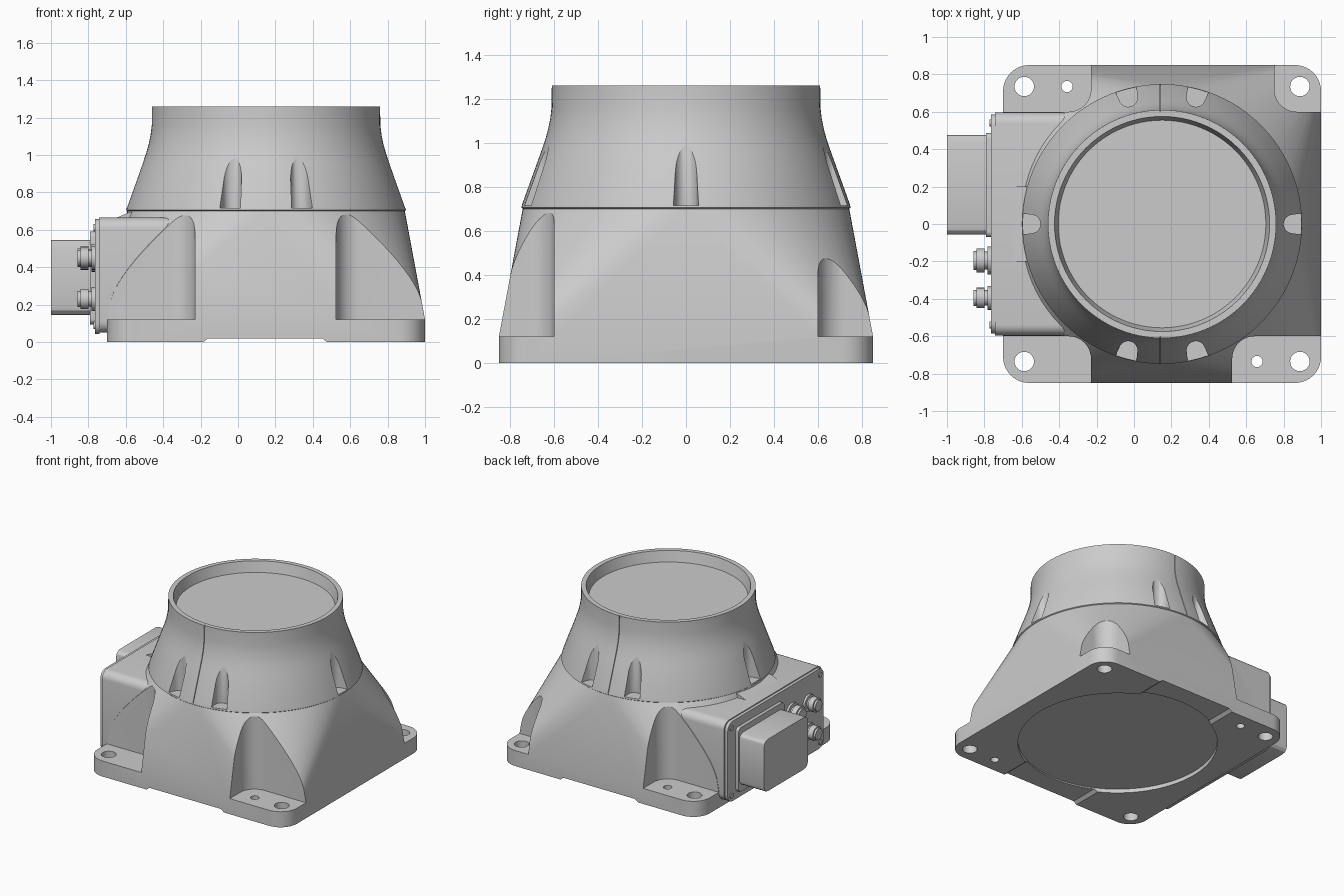
import bpy, bmesh
from math import sin, cos, pi, radians

if "Cube" in bpy.data.objects:
    bpy.data.objects.remove(bpy.data.objects["Cube"])

CX = 0.15      # axis of the round collar and centre of the foot plate
HALF = 0.85    # half width of the foot plate


def to_object(name, bm):
    bmesh.ops.recalc_face_normals(bm, faces=bm.faces)
    mesh = bpy.data.meshes.new(name)
    bm.to_mesh(mesh)
    bm.free()
    ob = bpy.data.objects.new(name, mesh)
    bpy.context.collection.objects.link(ob)
    return ob


def prism(name, pts, axis, lo, hi):
    """Extrude a 2D outline along an axis."""
    put = {'x': lambda a, b, h: (h, a, b),
           'y': lambda a, b, h: (a, h, b),
           'z': lambda a, b, h: (a, b, h)}[axis]
    bm = bmesh.new()
    low = [bm.verts.new(put(a, b, lo)) for a, b in pts]
    high = [bm.verts.new(put(a, b, hi)) for a, b in pts]
    bm.faces.new(low)
    bm.faces.new(high)
    n = len(pts)
    for i in range(n):
        j = (i + 1) % n
        bm.faces.new((low[i], low[j], high[j], high[i]))
    return to_object(name, bm)


def circle(x, y, r, n=32):
    return [(x + r * cos(2 * pi * i / n), y + r * sin(2 * pi * i / n)) for i in range(n)]


def rounded_rect(x0, x1, y0, y1, r, n=6):
    pts = []
    for k, (cx, cy) in enumerate([(x1 - r, y1 - r), (x0 + r, y1 - r),
                                  (x0 + r, y0 + r), (x1 - r, y0 + r)]):
        for i in range(n + 1):
            a = (k + i / n) * pi / 2
            pts.append((cx + r * cos(a), cy + r * sin(a)))
    return pts


def lathe(name, profile, n=96):
    bm = bmesh.new()
    rings = []
    for r, z in profile:
        if r == 0:
            rings.append([bm.verts.new((CX, 0, z))] * n)
        else:
            rings.append([bm.verts.new((x, y, z)) for x, y in circle(CX, 0, r, n)])
    for a, b in zip(rings, rings[1:]):
        for i in range(n):
            j = (i + 1) % n
            bm.faces.new(list(dict.fromkeys((a[i], a[j], b[j], b[i]))))
    return to_object(name, bm)


def cut(ob, cutters):
    bpy.context.view_layer.objects.active = ob
    for c in cutters:
        c.hide_render = True
        m = ob.modifiers.new("cut", 'BOOLEAN')
        m.operation = 'DIFFERENCE'
        m.solver = 'EXACT'
        m.object = c
        bpy.ops.object.modifier_apply(modifier=m.name)
        bpy.data.objects.remove(c)


# Body: square foot plate blending up into a circle
bm = bmesh.new()
foot = rounded_rect(CX - HALF, CX + HALF, -HALF, HALF, 0.14, 10)
for ring, z in ((foot, 0), (foot, 0.12), (circle(CX, 0, 0.742, 80), 0.70)):
    for x, y in ring:
        bm.verts.new((x, y, z))
bmesh.ops.convex_hull(bm, input=bm.verts)
bmesh.ops.dissolve_limit(bm, angle_limit=0.005, verts=bm.verts, edges=bm.edges)
body = to_object("base_body", bm)

# Corner pockets above the foot plate, each with one rounded inner corner
cutters = []
for xi, sx, sy in ((0.525, 1, -1), (0.75, 1, 1), (-0.23, -1, -1), (-0.23, -1, 1)):
    r = 0.12
    pts = [(xi + sx * (r - r * cos(a)), sy * (0.6 + r - r * sin(a)))
           for a in (i * pi / 20 for i in range(11))]
    pts += [(sx * 1.3, sy * 0.6), (sx * 1.3, sy * 1.0), (xi, sy * 1.0)]
    cutters.append(prism("pocket", pts, 'z', 0.12, 0.9))

# Bolt holes, dowel holes, underside recess and slot
for sx in (-1, 1):
    for sy in (-1, 1):
        cutters.append(prism("bolt_hole", circle(CX + sx * 0.737, sy * 0.735, 0.052), 'z', -0.1, 0.2))
    cutters.append(prism("dowel_hole", circle(CX + sx * 0.508, -sx * 0.735, 0.03), 'z', -0.1, 0.2))
cutters.append(prism("slot", [(-0.2, -0.02), (-0.185, 0.0), (-0.16, 0.02), (0.45, 0.02),
                              (0.475, 0.0), (0.49, -0.02)], 'y', -1, 1))
cutters.append(prism("recess", circle(CX, 0, 0.70, 80), 'z', -0.1, 0.03))
cut(body, cutters)

# Collar with a shallow dish on top
side = [(0.748, 0.705), (0.745, 0.72), (0.662, 0.95), (0.641, 1.01), (0.627, 1.06),
        (0.617, 1.11), (0.611, 1.16), (0.61, 1.26)]
collar = lathe("collar", [(0, 0.66), (0.6, 0.66), (0.735, 0.695)] + side +
               [(0.575, 1.26), (0.555, 1.18), (0, 1.18)])

# Bolt notches around the collar and the two vertical seams
cutters = []
for deg in (0, 75, 105, 180, 255, 285):
    w, t = 0.05, radians(deg)
    local = [(0.70 - w * cos(a), w * sin(a)) for a in (-pi / 2 + i * pi / 12 for i in range(13))]
    local += [(0.85, w + 0.025), (0.85, -w - 0.025)]
    pts = [(CX + u * cos(t) - v * sin(t), u * sin(t) + v * cos(t)) for u, v in local]
    cutters.append(prism("notch", pts, 'z', 0.716, 1.1))
for s in (-1, 1):
    pts = [(s * (r - 0.008), z) for r, z in [(0.748, 0.712)] + side[1:-1] + [(0.61, 1.3)]]
    pts += [(s * 0.9, 1.3), (s * 0.9, 0.712)]
    cutters.append(prism("seam", pts, 'x', 0.138, 0.143))
cut(collar, cutters)

# Connection box, its fairing and cover panel
prism("connection_box", rounded_rect(-0.597, 0.597, 0.05, 0.665, 0.06), 'x', -0.742, -0.2)
prism("box_fairing", [(-0.66, 0.66), (-0.58, 0.694), (-0.3, 0.694), (-0.3, 0.6), (-0.6, 0.6)],
      'y', -0.2, 0.2)
prism("cover_panel", rounded_rect(-0.585, 0.585, 0.042, 0.657, 0.06), 'x', -0.765, -0.74)

# Large plug housing on its flange
prism("plug_flange", rounded_rect(-0.07, 0.487, 0.095, 0.59, 0.03), 'x', -0.79, -0.76)
prism("plug_housing", rounded_rect(-0.057, 0.477, 0.145, 0.545, 0.045, 3), 'x', -1.0, -0.78)

# Small round sockets: flange, barrel, nut and tip
for i, (y, z, k) in enumerate(((-0.195, 0.45, 1.0), (-0.395, 0.45, 0.85), (-0.395, 0.23, 0.85))):
    for part, r, lo, hi in (("flange", 0.075, -0.782, -0.76), ("barrel", 0.048, -0.83, -0.77),
                            ("nut", 0.064, -0.842, -0.80), ("tip", 0.05, -0.857, -0.83)):
        prism(f"socket_{i + 1}_{part}", circle(y, z, r * k, 24), 'x', lo, hi)

# Cover screws at the panel corners
for y in (-0.54, 0.54):
    for z in (0.09, 0.61):
        prism("cover_screw", circle(y, z, 0.02, 16), 'x', -0.772, -0.76)

# Smooth shading with sharp edges kept
for ob in bpy.context.scene.objects:
    ob.select_set(True)
    bpy.context.view_layer.objects.active = ob
bpy.ops.object.shade_smooth_by_angle(angle=radians(25))
